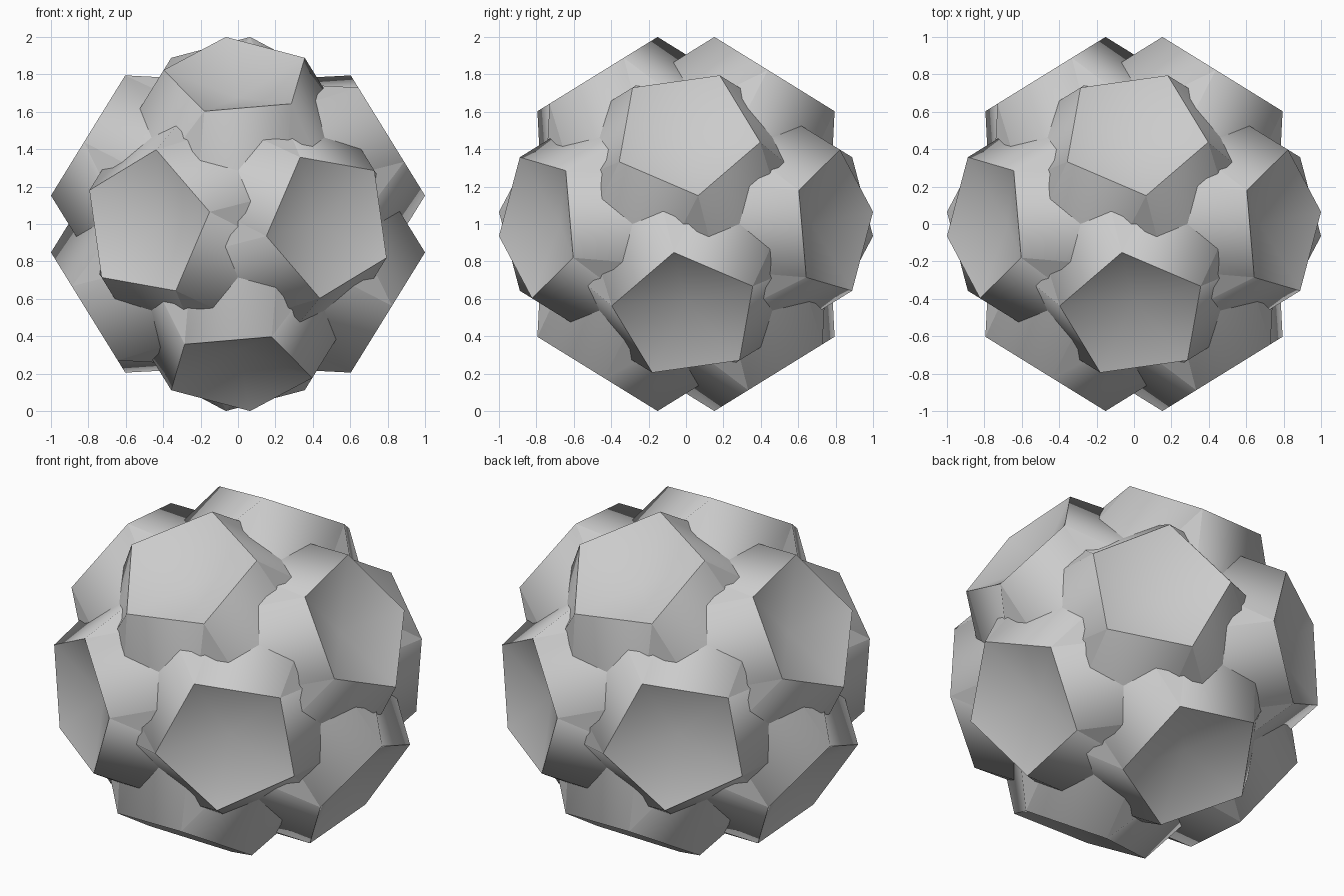
import bpy, bmesh, math
from mathutils import Matrix, Vector

cube = bpy.data.objects.get("Cube")
if cube:
    bpy.data.objects.remove(cube, do_unlink=True)

# One matte grey for the whole solid
grey = bpy.data.materials.new("light_grey")
grey.use_nodes = True
colour = (0.6, 0.6, 0.6, 1)
grey.diffuse_color = colour
grey.node_tree.nodes["Principled BSDF"].inputs["Base Color"].default_value = colour

# Twelve rotations that carry one five-fold axis to all the others
cycle = Matrix(((0, 1, 0), (0, 0, 1), (1, 0, 0)))
flips = [Matrix.Diagonal(s) for s in ((1, 1, 1), (1, -1, -1), (-1, 1, -1), (-1, -1, 1))]
turns = [f @ p for f in flips for p in (Matrix.Identity(3), cycle, cycle @ cycle)]

golden = (1 + math.sqrt(5)) / 2
axis = Vector((golden, 0, 1)).normalized()
corner = Vector((1, 0.065, 0.152))


def spin(point, steps):
    """Turn a point about the five-fold axis in fifths of a circle."""
    return Matrix.Rotation(math.tau * steps / 5, 3, axis) @ point


def build(name, triangles):
    """Repeat a group of triangles around all twelve axes in one mesh."""
    bm = bmesh.new()
    for turn in turns:
        for tri in triangles:
            bm.faces.new([bm.verts.new(turn @ p + Vector((0, 0, 1))) for p in tri])
    bmesh.ops.remove_doubles(bm, verts=bm.verts[:], dist=0.0005)
    mesh = bpy.data.meshes.new(name)
    bm.to_mesh(mesh)
    bm.free()
    mesh.materials.append(grey)
    obj = bpy.data.objects.new(name, mesh)
    bpy.context.collection.objects.link(obj)
    bpy.ops.object.select_all(action="DESELECT")
    obj.select_set(True)
    bpy.context.view_layer.objects.active = obj
    bpy.ops.object.shade_smooth_by_angle(angle=math.radians(30))
    return obj


# Sunken pentagon caps
hollow = axis * 0.793
build("pentagon_caps", [(hollow, spin(corner, i), spin(corner, i + 1)) for i in range(5)])

# Long triangles running inward from each cap edge
tip = flips[1] @ cycle @ spin(corner, 2)
build("triangle_flaps", [(spin(corner, i - 1), spin(tip, i), spin(corner, i))
                         for i in range(5)])

# Five-pointed stars beneath the caps
star_point = flips[1] @ corner
star_centre = axis * star_point.dot(axis)
build("inner_stars", [(star_centre, spin(star_point, 2 * i), spin(star_point, 2 * i + 2))
                      for i in range(5)])
